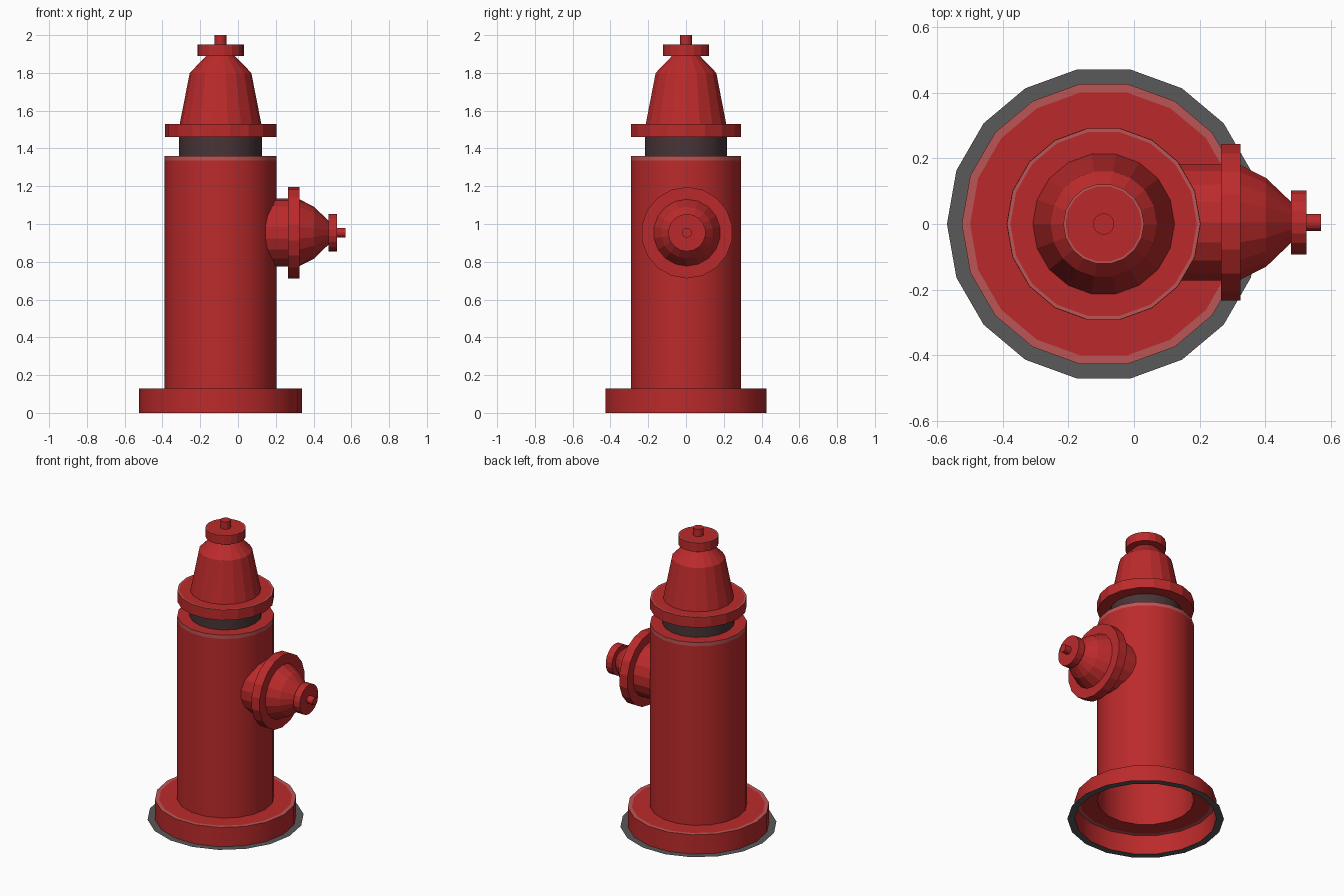
import bpy, math

if "Cube" in bpy.data.objects:
    bpy.data.objects.remove(bpy.data.objects["Cube"])

SIDES = 18
AXIS_X = -0.0925


def material(name, rgb):
    m = bpy.data.materials.new(name)
    m.diffuse_color = (*rgb, 1)
    m.use_nodes = True
    m.node_tree.nodes["Principled BSDF"].inputs["Base Color"].default_value = m.diffuse_color
    return m


RED = material("red_paint", (0.50, 0.023, 0.024))
EDGE = material("worn_edge", (0.50, 0.09, 0.09))
DARK = material("dark_neck", (0.065, 0.035, 0.037))
GREY = material("ground_grey", (0.10, 0.10, 0.10))


def lathe(name, profile, mats, location, tilt=0.0, smooth=False, cap=True):
    """Revolve (radius, height) points from bottom to top; mats has one entry per band."""
    verts, faces, slots = [], [], []
    palette = list(dict.fromkeys(mats))
    for r, z in profile:
        for i in range(SIDES):
            a = 2 * math.pi * i / SIDES
            verts.append((r * math.cos(a), r * math.sin(a), z))
    for j in range(len(profile) - 1):
        for i in range(SIDES):
            k = (i + 1) % SIDES
            lo, hi = j * SIDES, (j + 1) * SIDES
            faces.append((lo + i, lo + k, hi + k, hi + i))
            slots.append(palette.index(mats[j]))
    if cap:
        faces.append(tuple((len(profile) - 1) * SIDES + i for i in range(SIDES)))
        slots.append(palette.index(mats[-1]))
    mesh = bpy.data.meshes.new(name)
    mesh.from_pydata(verts, [], faces)
    for m in palette:
        mesh.materials.append(m)
    for p, s in zip(mesh.polygons, slots):
        p.material_index = s
    ob = bpy.data.objects.new(name, mesh)
    ob.location = location
    ob.rotation_euler = (0, tilt, 0)
    bpy.context.collection.objects.link(ob)
    if smooth:
        bpy.ops.object.select_all(action='DESELECT')
        ob.select_set(True)
        bpy.context.view_layer.objects.active = ob
        bpy.ops.object.shade_smooth_by_angle(angle=math.radians(35))
    return ob


centre = (AXIS_X, 0, 0)

# flat grey skirt on the ground
lathe("ground_skirt", [(0.4775, 0), (0.4325, 0)], [GREY], centre, cap=False)

# hollow base flange and barrel, open at the bottom
lathe("barrel",
      [(0.4325, 0), (0.4325, 0.13), (0.407, 0.13), (0.296, 0.13),
       (0.296, 1.335), (0.296, 1.36), (0.22, 1.36)],
      [RED, EDGE, RED, RED, EDGE, RED], centre, smooth=True, cap=False)

# dark neck between barrel and bonnet
lathe("neck", [(0.22, 1.36), (0.22, 1.46)], [DARK], centre, smooth=True, cap=False)

# bonnet with its flange
lathe("bonnet",
      [(0.22, 1.46), (0.295, 1.46), (0.295, 1.53), (0.284, 1.53),
       (0.216, 1.53), (0.163, 1.80), (0.075, 1.89)],
      [RED, RED, EDGE, RED, RED, RED], centre, cap=False)

# top disc and operating nut
lathe("top_nut",
      [(0.075, 1.89), (0.123, 1.89), (0.123, 1.95), (0.116, 1.95),
       (0.032, 1.95), (0.032, 2.0)],
      [RED, RED, EDGE, RED, RED], centre, cap=True)

# side outlet: pipe, flange, domed cap, disc and nut, pointing to +x
lathe("side_outlet",
      [(0.18, 0.12), (0.18, 0.265), (0.242, 0.265), (0.242, 0.325), (0.177, 0.325),
       (0.137, 0.403), (0.064, 0.478), (0.099, 0.478), (0.099, 0.525),
       (0.026, 0.525), (0.026, 0.57)],
      [RED] * 10, (0, 0.005, 0.954), tilt=math.pi / 2)
